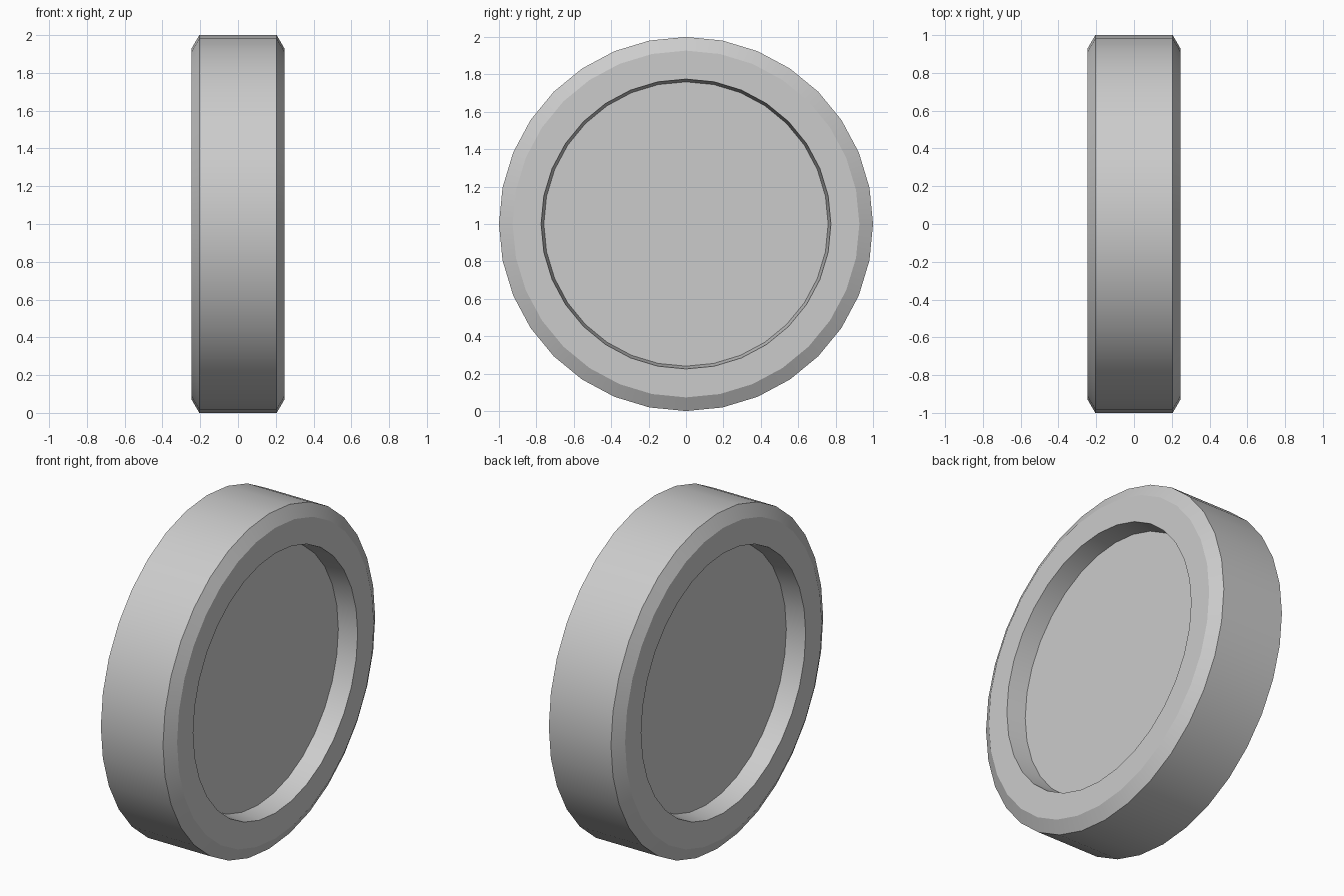
import bpy, bmesh, math

if "Cube" in bpy.data.objects:
    bpy.data.objects.remove(bpy.data.objects["Cube"])

SIDES = 32
# Half profile (x, radius): tread edge, chamfer, recess rim, recess floor
half = [(0.205, 1.0), (0.247, 0.927), (0.247, 0.775), (0.13, 0.76)]
profile = [(-x, r) for x, r in reversed(half)] + half

# Lathe the profile around the x axis
bm = bmesh.new()
rings = []
for x, r in profile:
    angles = [2 * math.pi * i / SIDES for i in range(SIDES)]
    rings.append([bm.verts.new((x, r * math.cos(a), 1 + r * math.sin(a))) for a in angles])
for a, b in zip(rings, rings[1:]):
    for i in range(SIDES):
        j = (i + 1) % SIDES
        bm.faces.new((a[i], a[j], b[j], b[i]))

# Flat discs closing both recesses
bm.faces.new(rings[0])
bm.faces.new(rings[-1])
bmesh.ops.recalc_face_normals(bm, faces=bm.faces)

mesh = bpy.data.meshes.new("wheel")
bm.to_mesh(mesh)
bm.free()
wheel = bpy.data.objects.new("wheel", mesh)
bpy.context.collection.objects.link(wheel)

# Smooth tread with crisp rims
bpy.context.view_layer.objects.active = wheel
wheel.select_set(True)
bpy.ops.object.shade_smooth_by_angle(angle=math.radians(30))
